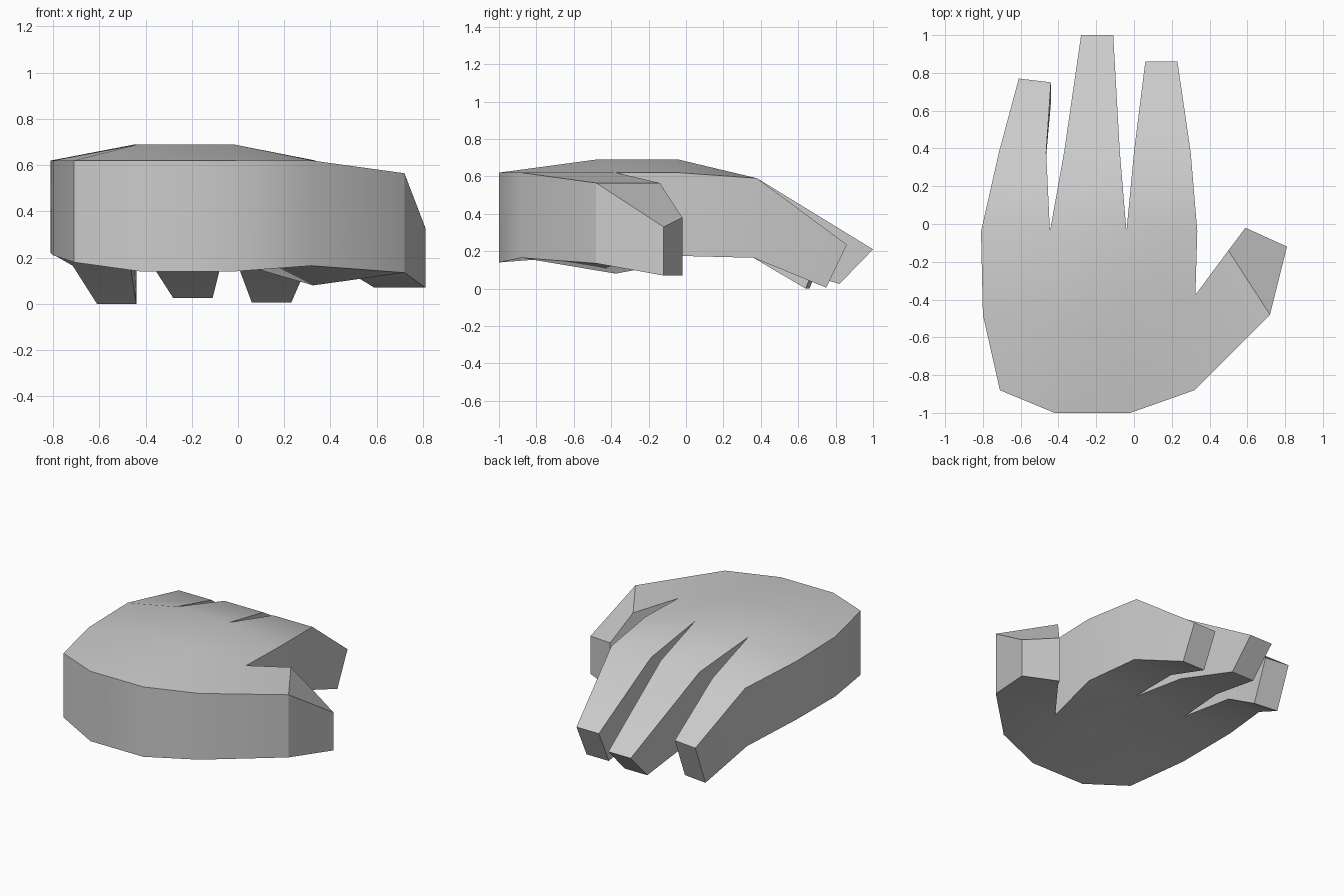
import bpy
import bmesh
import math

cube = bpy.data.objects.get("Cube")
if cube:
    bpy.data.objects.remove(cube, do_unlink=True)

material = bpy.data.materials.new("plain grey")
material.use_nodes = True
grey = (0.6, 0.6, 0.6, 1)
material.diffuse_color = grey
material.node_tree.nodes["Principled BSDF"].inputs["Base Color"].default_value = grey

bm = bmesh.new()
underside = {}


def column(x, y, top, bottom, shift=0.0):
    """Add an upper vertex and its partner on the underside."""
    upper = bm.verts.new((x, y, top))
    underside[upper] = bm.verts.new((x, y + shift, bottom))
    return upper


def slab(*corners):
    """Add a back-of-hand face and the matching underside face."""
    bm.faces.new(corners)
    bm.faces.new([underside[v] for v in reversed(corners)])


# Palm: rows from the wrist to the knuckles
wrist = [column(-0.71, -0.88, 0.62, 0.18), column(-0.42, -1, 0.62, 0.14),
         column(-0.02, -1, 0.62, 0.14), column(0.32, -0.88, 0.62, 0.165)]
middle = [column(-0.8, -0.48, 0.62, 0.21), column(-0.43, -0.48, 0.69, 0.19),
          column(-0.02, -0.48, 0.69, 0.18), column(0.325, -0.375, 0.62, 0.08)]
knuckles = [column(-0.81, -0.04, 0.62, 0.22), column(-0.445, -0.04, 0.69, 0.21),
            column(-0.04, -0.04, 0.69, 0.2), column(0.335, -0.04, 0.62, 0.175)]
for near, far in ((wrist, middle), (middle, knuckles)):
    for i in range(len(near) - 1):
        slab(near[i], near[i + 1], far[i + 1], far[i])


def finger(index, joint_x, joint_top, tip_x, tip_y, tip_top, tip_bottom, shift):
    """Extend one knuckle span through a joint to a slanted fingertip."""
    root = knuckles[index:index + 2]
    joint = [column(x, 0.38, joint_top, 0.165, -0.02) for x in joint_x]
    tip = [column(x, y, tip_top, tip_bottom, shift) for x, y in zip(tip_x, tip_y)]
    for near, far in ((root, joint), (joint, tip)):
        slab(near[0], near[1], far[1], far[0])


# Three fingers
finger(0, (-0.715, -0.465), 0.57, (-0.61, -0.44), (0.77, 0.75), 0.28, 0.0, -0.11)
finger(1, (-0.37, -0.075), 0.59, (-0.28, -0.11), (1, 1), 0.21, 0.025, -0.18)
finger(2, (0.0, 0.3), 0.59, (0.06, 0.23), (0.86, 0.86), 0.235, 0.005, -0.11)

# Thumb
outer = column(0.72, -0.48, 0.565, 0.135)
inner = column(0.5, -0.14, 0.565, 0.125)
slab(wrist[3], outer, inner, middle[3])
slab(outer, column(0.81, -0.12, 0.33, 0.07), column(0.59, -0.02, 0.38, 0.07), inner)

# Side walls joining both surfaces
for edge in [e for e in bm.edges if e.is_boundary and e.verts[0] in underside]:
    a, b = edge.verts
    bm.faces.new((a, b, underside[b], underside[a]))
bmesh.ops.recalc_face_normals(bm, faces=bm.faces)

mesh = bpy.data.meshes.new("hand")
bm.to_mesh(mesh)
bm.free()
mesh.materials.append(material)
hand = bpy.data.objects.new("hand", mesh)
bpy.context.collection.objects.link(hand)

# Soft surfaces with crisp edges
bpy.ops.object.select_all(action="DESELECT")
hand.select_set(True)
bpy.context.view_layer.objects.active = hand
bpy.ops.object.shade_smooth_by_angle(angle=math.radians(30))
